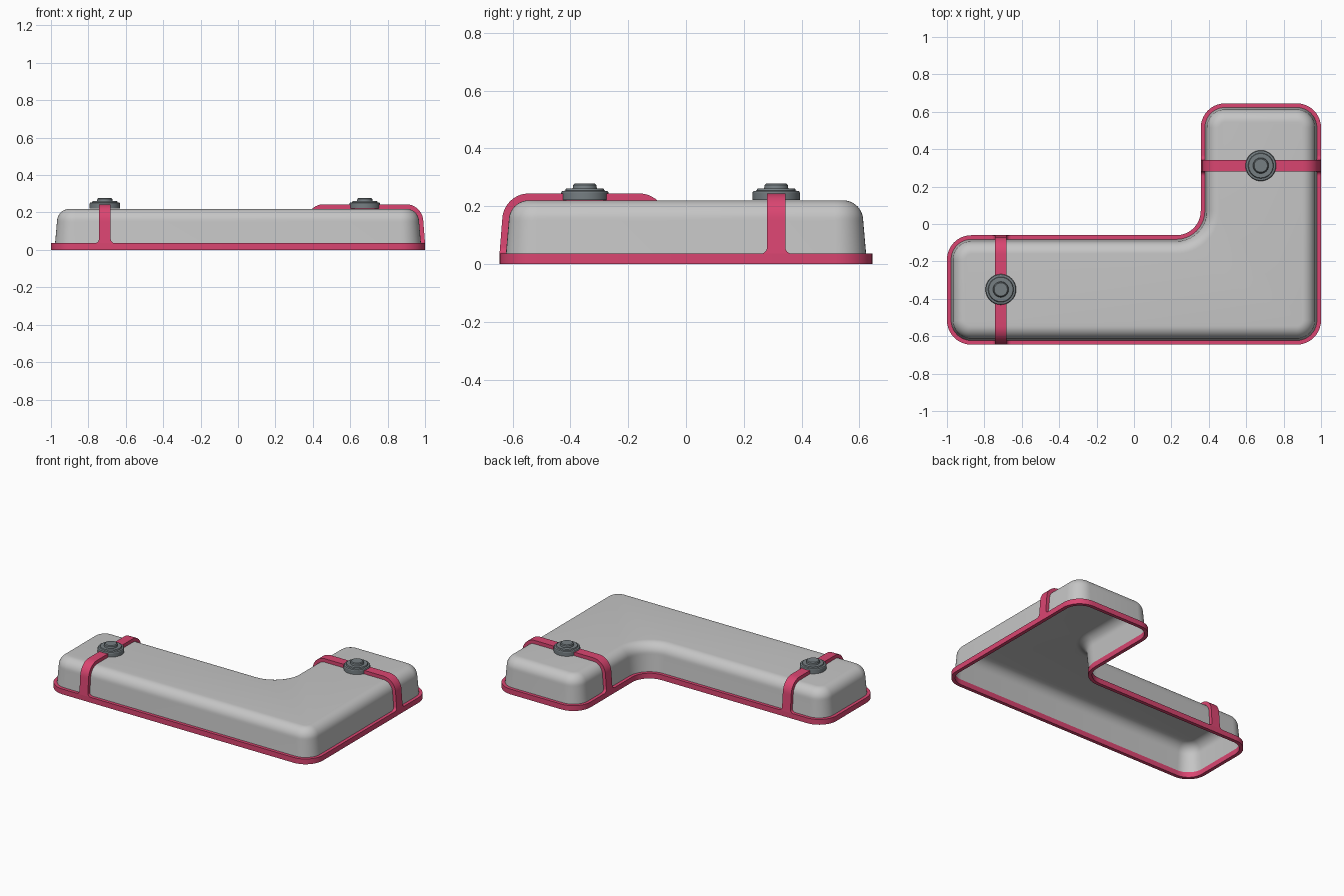
import bpy
import math
from mathutils import Vector

cube = bpy.data.objects.get("Cube")
if cube:
    bpy.data.objects.remove(cube, do_unlink=True)

RIM_TOP, WALL_TOP = 0.036, 0.15
CORNER_R = 0.13
HALF_X, HALF_Y = 1.0, 0.645
NOTCH_X, NOTCH_Y = 0.357, -0.06


def material(name, colour):
    mat = bpy.data.materials.new(name)
    mat.use_nodes = True
    mat.diffuse_color = (*colour, 1)
    mat.node_tree.nodes["Principled BSDF"].inputs["Base Color"].default_value = (*colour, 1)
    return mat


shell_grey = material("light grey", (0.56, 0.56, 0.56))
trim_pink = material("raspberry pink", (0.70, 0.06, 0.165))
button_grey = material("slate grey", (0.18, 0.21, 0.225))


def add_object(name, verts, faces, mat, angle=40):
    mesh = bpy.data.meshes.new(name)
    mesh.from_pydata(verts, [], faces)
    mesh.update()
    mesh.materials.append(mat)
    mesh.shade_smooth()
    mesh.set_sharp_from_angle(angle=math.radians(angle))
    obj = bpy.data.objects.new(name, mesh)
    bpy.context.collection.objects.link(obj)
    return obj


def loft(name, rings, mat, loop=False, cap=False, angle=40):
    """Skin a stack of closed rings that all have the same point count."""
    n = len(rings[0])
    verts = [p for ring in rings for p in ring]
    faces = []
    for k in range(len(rings) if loop else len(rings) - 1):
        a, b = k * n, (k + 1) % len(rings) * n
        faces += [(a + i, a + (i + 1) % n, b + (i + 1) % n, b + i) for i in range(n)]
    if cap:
        faces.append(tuple(range(len(verts) - n, len(verts))))
    return add_object(name, verts, faces, mat, angle)


def outline(inset, z, steps=10):
    """Rounded L outline, moved inward by inset."""
    corners = [Vector(c) for c in ((-HALF_X, -HALF_Y), (HALF_X, -HALF_Y), (HALF_X, HALF_Y),
                                   (NOTCH_X, HALF_Y), (NOTCH_X, NOTCH_Y), (-HALF_X, NOTCH_Y))]
    points = []
    for i, c in enumerate(corners):
        d0 = (c - corners[i - 1]).normalized()
        d1 = (corners[(i + 1) % len(corners)] - c).normalized()
        side = 1 if d0.cross(d1) > 0 else -1
        centre = c + (d1 - d0) * CORNER_R
        r = CORNER_R - side * inset
        for k in range(steps + 1):
            t = math.pi / 2 * k / steps
            p = centre + r * (d0 * math.sin(t) - d1 * math.cos(t))
            points.append((p.x, p.y, z))
    return points


def wall(z, low, high):
    """Inset of a drafted wall at height z."""
    return low + (high - low) * (z - RIM_TOP) / (WALL_TOP - RIM_TOP)


def shoulder(start, end, top, steps=10):
    """Rounded edge from the wall to the flat top, as (inset, z)."""
    return [(end - (end - start) * math.cos(t), WALL_TOP + (top - WALL_TOP) * math.sin(t))
            for t in (math.pi / 2 * k / steps for k in range(steps + 1))]


# Shell, open underneath
shell_profile = [(0.0215, 0.03), (0.022, RIM_TOP)] + shoulder(0.032, 0.1, 0.22)
loft("shell", [outline(i, z) for i, z in shell_profile], shell_grey, cap=True)

# Rim around the lower edge
rim_section = [(0, 0), (0, RIM_TOP), (0.024, RIM_TOP), (0.024, 0)]
loft("rim", [outline(i, z) for i, z in rim_section], trim_pink, loop=True)


def strap(name, along, across, low, high):
    """Band over the shell between low and high, flared where it meets the rim."""
    half, flare = 0.0315, 0.022
    stations = []  # half width, outer (inset, z), inner (inset, z)
    for k in range(7):
        t = math.pi / 2 * k / 6
        z = RIM_TOP + flare * (1 - math.cos(t))
        stations.append((half + flare * (1 - math.sin(t)),
                         (wall(z, 0, 0.009), z), (wall(z, 0.022, 0.032), z)))
    for outer, inner in zip(shoulder(0.009, 0.1, 0.244), shoulder(0.032, 0.1, 0.22)):
        stations.append((half, outer, inner))
    path = [(w, low + o[0], o[1], low + i[0], i[1]) for w, o, i in stations]
    path += [(w, high - o[0], o[1], high - i[0], i[1]) for w, o, i in reversed(stations)]

    def place(u, v, z):
        return (u, across + v, z) if along == "x" else (across - v, u, z)

    verts, faces = [], []
    for w, uo, zo, ui, zi in path:
        verts += [place(ui, -w, zi), place(uo, -w, zo), place(uo, w, zo), place(ui, w, zi)]
    for k in range(len(path) - 1):
        a = 4 * k
        faces += [(a + j, a + 4 + j, a + 5 + j, a + 1 + j) for j in range(3)]
    return add_object(name, verts, faces, trim_pink)


strap("right_strap", "y", -0.712, -HALF_Y, NOTCH_Y)
strap("left_strap", "x", 0.312, NOTCH_X, HALF_X)


# Round stepped buttons on the straps
def button(name, x, y, sides=40):
    profile = [(0.082, 0.221), (0.082, 0.247), (0.079, 0.252), (0.068, 0.254), (0.065, 0.261),
               (0.042, 0.261), (0.040, 0.273), (0.035, 0.278)]
    rings = [[(x + r * math.cos(math.tau * i / sides), y + r * math.sin(math.tau * i / sides), z)
              for i in range(sides)] for r, z in profile]
    loft(name, rings, button_grey, cap=True, angle=30)


button("right_button", -0.712, -0.35)
button("left_button", 0.678, 0.312)
